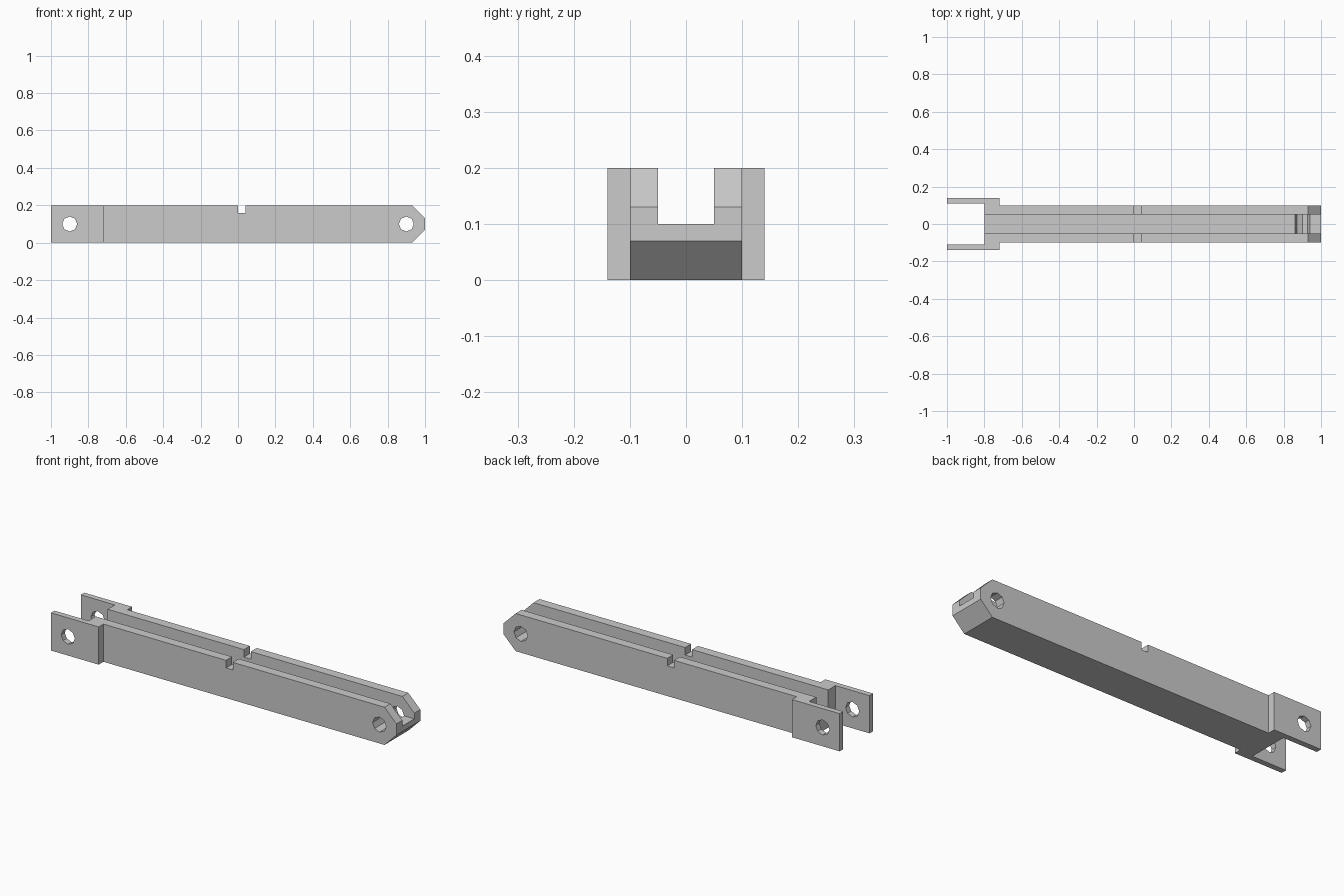
import bpy
import bmesh
import math
from mathutils import Vector

default = bpy.data.objects.get("Cube")
if default:
    bpy.data.objects.remove(default, do_unlink=True)

HEIGHT = 0.2
PIN_X, PIN_Z, PIN_R = 0.9, 0.1, 0.04

grey = bpy.data.materials.new("plain_grey")
grey.use_nodes = True
colour = (0.6, 0.6, 0.6, 1)
grey.diffuse_color = colour
grey.node_tree.nodes["Principled BSDF"].inputs["Base Color"].default_value = colour


def prism(name, outline, axis, low, high):
    """Extrude a 2D outline along y (outline in x, z) or z (outline in x, y)."""
    def place(a, b, depth):
        return Vector((a, depth, b)) if axis == "y" else Vector((a, b, depth))

    bm = bmesh.new()
    base = bm.faces.new([bm.verts.new(place(a, b, low)) for a, b in outline])
    grown = bmesh.ops.extrude_face_region(bm, geom=[base])["geom"]
    top = [v for v in grown if isinstance(v, bmesh.types.BMVert)]
    bmesh.ops.translate(bm, verts=top, vec=place(0, 0, high - low))
    bmesh.ops.recalc_face_normals(bm, faces=bm.faces)
    mesh = bpy.data.meshes.new(name)
    bm.to_mesh(mesh)
    bm.free()
    mesh.materials.append(grey)
    obj = bpy.data.objects.new(name, mesh)
    bpy.context.collection.objects.link(obj)
    return obj


def rect(x0, x1, b0, b1):
    return [(x0, b0), (x1, b0), (x1, b1), (x0, b1)]


# Plan outline of the arm with its forked end, mirrored across the long axis
half = [(1, 0.1), (-0.72, 0.1), (-0.72, 0.14), (-1, 0.14), (-1, 0.11), (-0.8, 0.11)]
plan = half + [(x, -y) for x, y in reversed(half)]
arm = prism("forked_channel_arm", plan, "z", 0, HEIGHT)

# Channel along the top and the cross slot through both rails
cutters = [
    prism("channel_cutter", rect(-0.9, 1.1, 0.1, 0.3), "y", -0.05, 0.05),
    prism("slot_cutter", rect(0, 0.04, 0.16, 0.3), "y", -0.3, 0.3),
]

# Sloped corners on the nose
for name, edge, sign in (("upper", HEIGHT, 1), ("lower", 0, -1)):
    corner = [(0.83, edge + sign * 0.1), (1.1, edge - sign * 0.17),
              (1.1, edge + sign * 0.1)]
    cutters.append(prism(name + "_nose_cutter", corner, "y", -0.3, 0.3))

# Octagonal pin holes at both ends
for name, x in (("fork", -PIN_X), ("nose", PIN_X)):
    ring = [(x + PIN_R * math.cos(i * math.pi / 4),
             PIN_Z + PIN_R * math.sin(i * math.pi / 4)) for i in range(8)]
    cutters.append(prism(name + "_hole_cutter", ring, "y", -0.3, 0.3))

# Cut everything, then drop the helpers
bpy.context.view_layer.objects.active = arm
for cutter in cutters:
    cutter.hide_render = True
    mod = arm.modifiers.new(cutter.name, "BOOLEAN")
    mod.operation = "DIFFERENCE"
    mod.solver = "EXACT"
    mod.object = cutter
    bpy.ops.object.modifier_apply(modifier=mod.name)
    bpy.data.objects.remove(cutter, do_unlink=True)
